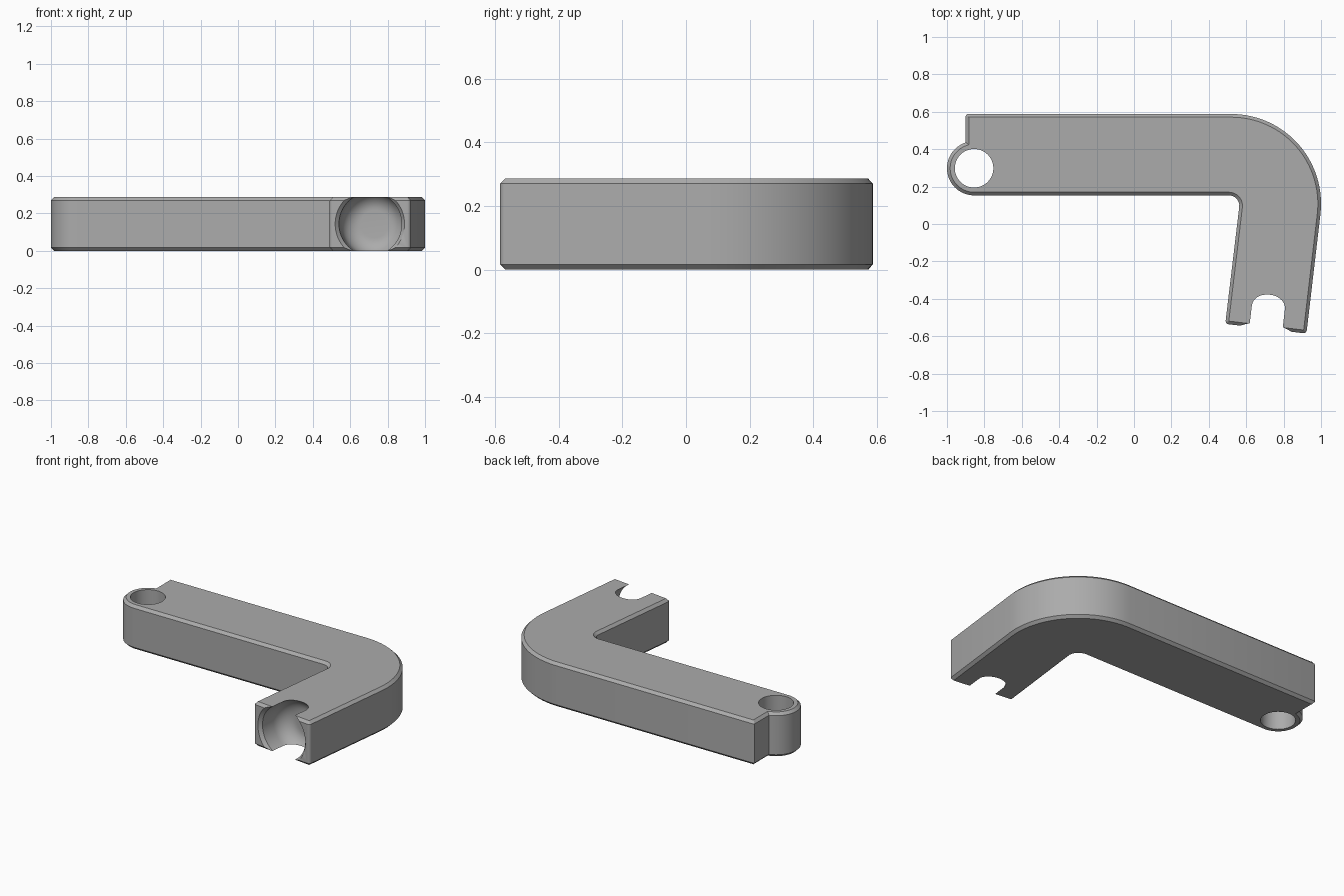
import bpy
import bmesh
from math import radians, cos, sin, atan2, sqrt, pi
from mathutils import Vector, Matrix

default = bpy.data.objects.get("Cube")
if default:
    bpy.data.objects.remove(default, do_unlink=True)

HEIGHT = 0.287
CHAMFER = 0.017
TILT = radians(6.8)
axis = Vector((sin(TILT), cos(TILT)))       # runs up the short leg
across = Vector((cos(TILT), -sin(TILT)))    # runs across the short leg

grey = bpy.data.materials.new("plain grey")
grey.use_nodes = True
colour = (0.41, 0.41, 0.41, 1)
grey.diffuse_color = colour
grey.node_tree.nodes["Principled BSDF"].inputs["Base Color"].default_value = colour


def arc(center, radius, start, end, steps):
    """Points along an arc, angles in radians."""
    return [Vector((center[0] + radius * cos(start + (end - start) * i / steps),
                    center[1] + radius * sin(start + (end - start) * i / steps)))
            for i in range(steps + 1)]


def make_object(name, bm):
    bmesh.ops.recalc_face_normals(bm, faces=bm.faces)
    mesh = bpy.data.meshes.new(name)
    bm.to_mesh(mesh)
    bm.free()
    mesh.materials.append(grey)
    obj = bpy.data.objects.new(name, mesh)
    bpy.context.collection.objects.link(obj)
    return obj


def lathe(name, profile, matrix, sides=64):
    """Closed solid of revolution around local z from (radius, z) rings."""
    bm = bmesh.new()
    rings = [[bm.verts.new((p.x, p.y, z)) for p in arc((0, 0), r, 0, 2 * pi, sides)[:-1]]
             for r, z in profile]
    for a, b in zip(rings, rings[1:]):
        for i in range(sides):
            j = (i + 1) % sides
            bm.faces.new((a[i], a[j], b[j], b[i]))
    bm.faces.new(rings[0])
    bm.faces.new(rings[-1])
    bm.transform(matrix)
    cutter = make_object(name, bm)
    cutter.hide_render = True
    return cutter


# Outline of the bent arm, anticlockwise from the outer bend
eye = Vector((-0.855, 0.298))
eye_radius = 0.145
bend = Vector((0.52, 0.108))
shoulder = -0.9
meet = sqrt(eye_radius ** 2 - (shoulder - eye.x) ** 2)
end_left = Vector((0.488, -0.534))
end_right = end_left + across * 0.437
corner = 0.018

outline = arc(bend, 0.48, -TILT, pi / 2, 32)
outline += arc((shoulder + 0.012, 0.576), 0.012, pi / 2, pi, 3)
outline += arc(eye, eye_radius, atan2(meet, shoulder - eye.x), 1.5 * pi, 28)

# Small inner bend, tangent to the arm and the leg
fillet = 0.055
fillet_y = eye.y - eye_radius - fillet
edge_x = end_left.x + (fillet_y - end_left.y) * sin(TILT) / cos(TILT)
outline += arc((edge_x - fillet / cos(TILT), fillet_y), fillet, pi / 2, -TILT, 8)

# Rounded corners at the end of the leg
left_center = end_left + (across + axis) * corner
right_center = end_right + (axis - across) * corner
outline += arc(left_center, corner, pi - TILT, 1.5 * pi - TILT, 5)
outline += arc(right_center, corner, 1.5 * pi - TILT, 2 * pi - TILT, 5)

# Solid arm with chamfered top and bottom rims
bm = bmesh.new()
base = bm.faces.new([bm.verts.new((p.x, p.y, 0)) for p in outline])
top = bmesh.ops.extrude_face_region(bm, geom=[base], use_keep_orig=True)["geom"]
bmesh.ops.translate(bm, vec=(0, 0, HEIGHT),
                    verts=[g for g in top if isinstance(g, bmesh.types.BMVert)])
bmesh.ops.recalc_face_normals(bm, faces=bm.faces)
rims = [e for e in bm.edges if abs(e.verts[0].co.z - e.verts[1].co.z) < 0.001]
bmesh.ops.bevel(bm, geom=rims, offset=CHAMFER, offset_type='OFFSET',
                segments=1, affect='EDGES', clamp_overlap=False)
arm = make_object("bent_arm", bm)

# Straight hole through the eye
hole = lathe("eye_hole_cutter", [(0.103, -0.1), (0.103, HEIGHT + 0.1)],
             Matrix.Translation((eye.x, eye.y, 0)))

# Flared round socket in the end of the leg, closing in a dome to a flat floor
mouth = (end_left + end_right) / 2
frame = Matrix((
    (across.x, 0, axis.x, mouth.x),
    (across.y, 0, axis.y, mouth.y),
    (0, 1, 0, HEIGHT / 2),
    (0, 0, 0, 1)))
dome = [(0.075 + 0.094 * cos(t), 0.115 + 0.1 * sin(t))
        for t in (pi / 2 * i / 10 for i in range(11))]
socket = lathe("socket_cutter", [(0.205, -0.02), (0.187, 0), (0.169, 0.02)] + dome, frame)

# Cut both openings, then drop the cutters
bpy.context.view_layer.objects.active = arm
for cutter in (hole, socket):
    cut = arm.modifiers.new(cutter.name, 'BOOLEAN')
    cut.operation = 'DIFFERENCE'
    cut.solver = 'EXACT'
    cut.object = cutter
    bpy.ops.object.modifier_apply(modifier=cut.name)
    bpy.data.objects.remove(cutter, do_unlink=True)

bpy.ops.object.select_all(action='DESELECT')
arm.select_set(True)
bpy.ops.object.shade_smooth_by_angle(angle=radians(30))
